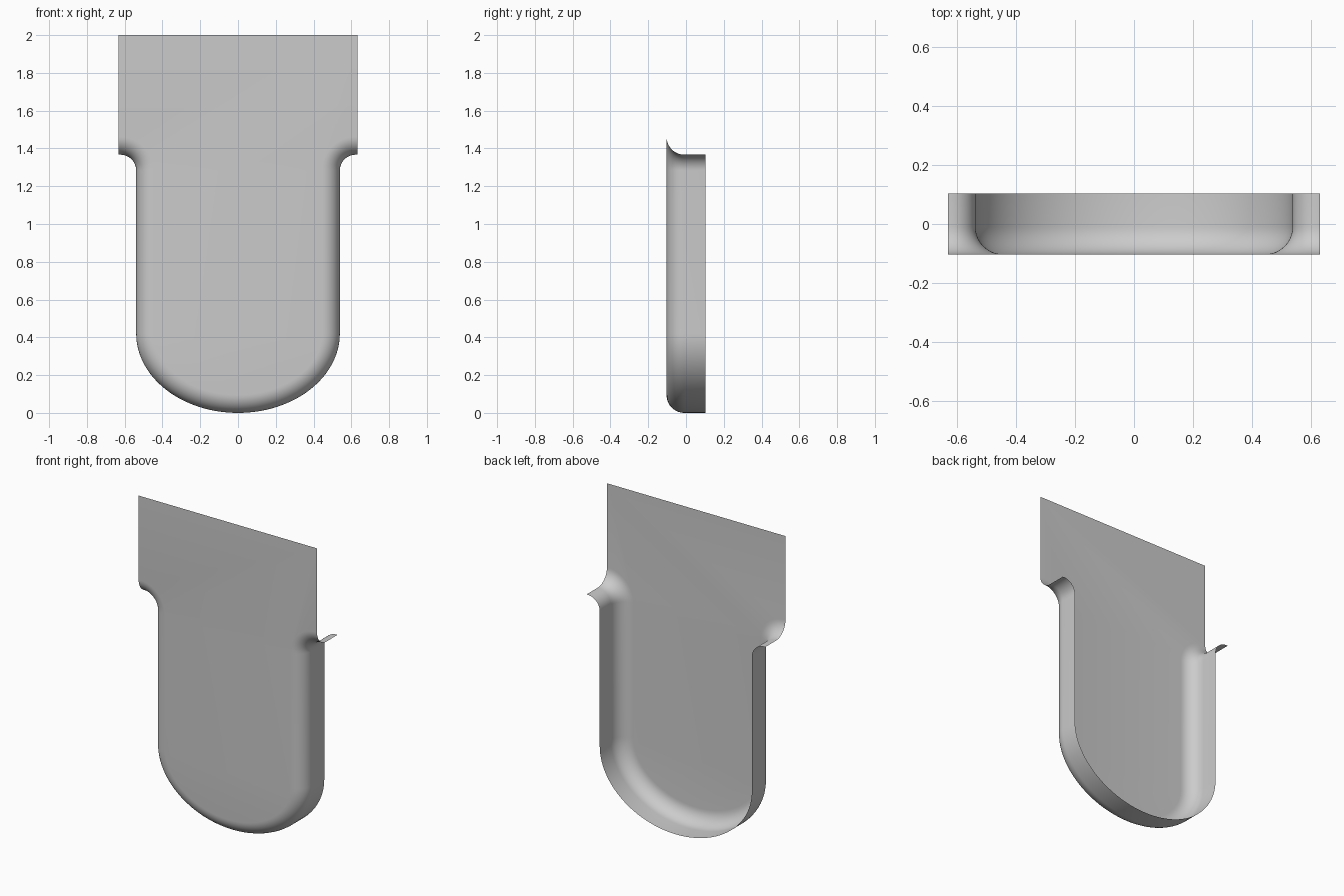
import bpy, bmesh
from math import sin, cos, pi, hypot

if "Cube" in bpy.data.objects:
    bpy.data.objects.remove(bpy.data.objects["Cube"])

HALF_W, TOP = 0.632, 2.0          # upper plate
BODY, SHOULDER = 0.539, 1.367     # lower body half width, shoulder height
DEPTH, ROLL = 0.103, 0.094        # half depth, rolled edge radius
CORNER, BOWL = 0.084, 0.42        # shoulder fillet, rounded bottom height

# right half of the rim: (x, z, inward normal x, inward normal z)
half = [(HALF_W, SHOULDER, 0.0, 1.0)]
cx, cz = BODY + CORNER, SHOULDER - CORNER
for i in range(13):
    a = pi / 2 + i * pi / 24
    half.append((cx + CORNER * cos(a), cz + CORNER * sin(a), cos(a), sin(a)))
for i in range(33):
    a = i * pi / 64
    nx, nz = -cos(a) / BODY, sin(a) / BOWL
    n = hypot(nx, nz)
    half.append((BODY * cos(a), BOWL * (1 - sin(a)), nx / n, nz / n))
rim = half + [(-x, z, -nx, nz) for x, z, nx, nz in reversed(half[:-1])]

# wall section: (inset from rim, y), from back edge round to the front plate
section = [(0.0, DEPTH)]
for i in range(11):
    a = i * pi / 20
    section.append((ROLL * (1 - cos(a)), -DEPTH + ROLL * (1 - sin(a))))

# sweep the wall along the rim, then close the front with a flat plate
bm = bmesh.new()
rows = [[bm.verts.new((x + nx * d, y, z + nz * d)) for x, z, nx, nz in rim]
        for d, y in section]
for r0, r1 in zip(rows, rows[1:]):
    for i in range(len(rim) - 1):
        bm.faces.new((r0[i], r0[i + 1], r1[i + 1], r1[i]))
corners = [bm.verts.new((s * HALF_W, -DEPTH, TOP)) for s in (-1, 1)]
plate = bm.faces.new(rows[-1] + corners)
bmesh.ops.recalc_face_normals(bm, faces=bm.faces[:])
plate.normal_update()
if plate.normal.y > 0:
    bmesh.ops.reverse_faces(bm, faces=bm.faces[:])

mesh = bpy.data.meshes.new("rolled_edge_plate")
bm.to_mesh(mesh)
bm.free()
obj = bpy.data.objects.new("rolled_edge_plate", mesh)
bpy.context.collection.objects.link(obj)
bpy.context.view_layer.objects.active = obj
obj.select_set(True)
bpy.ops.object.shade_smooth_by_angle(angle=pi / 6)
